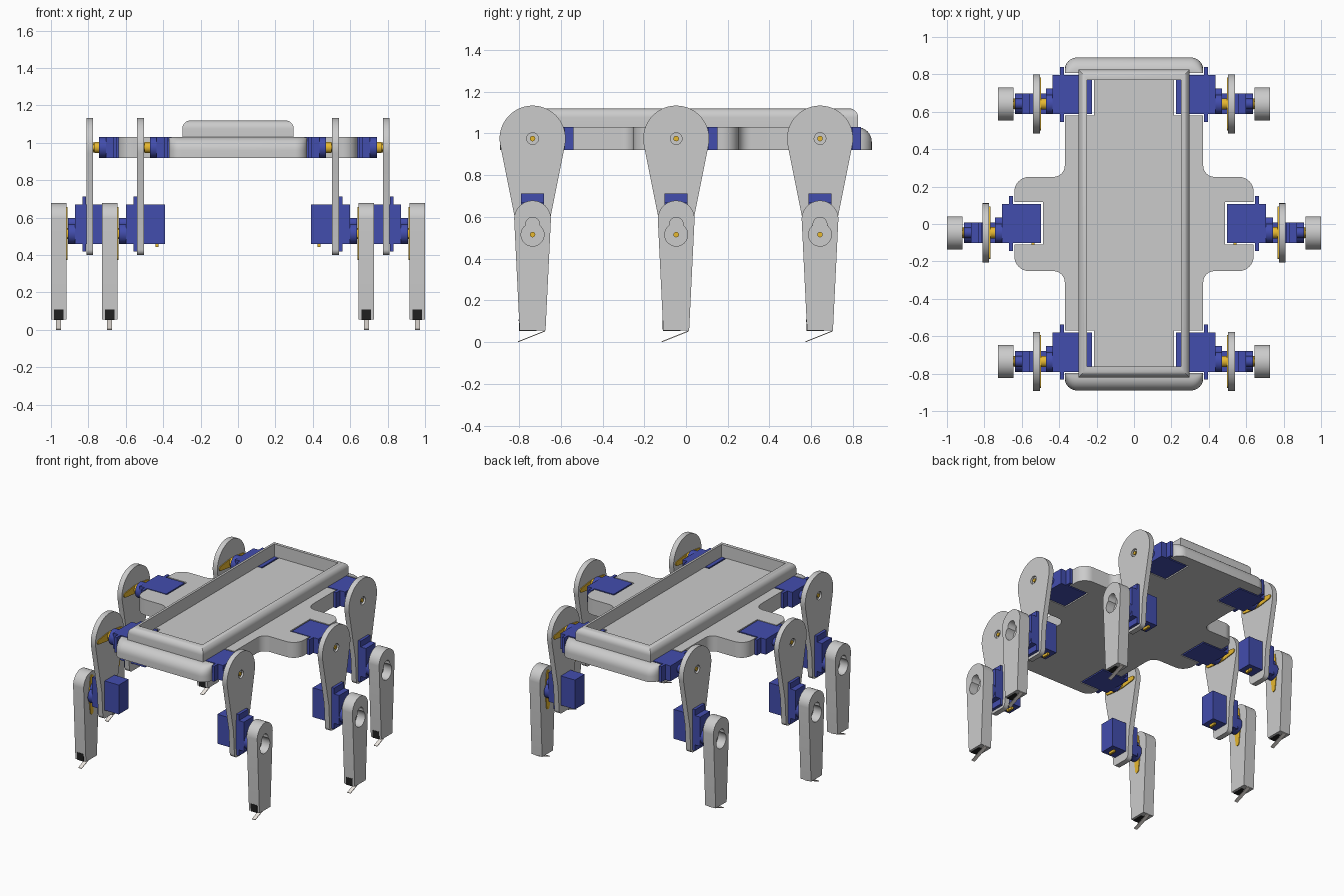
import bpy, bmesh
from math import sin, cos, pi, radians

if "Cube" in bpy.data.objects:
    bpy.data.objects.remove(bpy.data.objects["Cube"])


def material(name, rgb):
    m = bpy.data.materials.new(name)
    m.diffuse_color = (*rgb, 1)
    m.use_nodes = True
    m.node_tree.nodes["Principled BSDF"].inputs["Base Color"].default_value = m.diffuse_color
    return m


BLUE = material("servo_blue", (0.055, 0.075, 0.42))
GOLD = material("horn_gold", (0.8, 0.48, 0.03))
BLACK = material("switch_black", (0.015, 0.015, 0.015))
PALE = material("lever_pale", (0.85, 0.8, 0.75))


def finish(name, bm, mat=None):
    bmesh.ops.recalc_face_normals(bm, faces=bm.faces)
    me = bpy.data.meshes.new(name)
    bm.to_mesh(me)
    bm.free()
    ob = bpy.data.objects.new(name, me)
    bpy.context.collection.objects.link(ob)
    if mat:
        me.materials.append(mat)
    return ob


def loft(bm, rings):
    """Skin a stack of equal-length closed rings and cap both ends."""
    loops = [[bm.verts.new(p) for p in r] for r in rings]
    for a, b in zip(loops, loops[1:]):
        for i in range(len(a)):
            j = (i + 1) % len(a)
            bm.faces.new((a[i], a[j], b[j], b[i]))
    bm.faces.new(loops[0])
    bm.faces.new(loops[-1])


def prisms(name, solids, mat=None):
    """Each solid is a (y, z) outline extruded from x0 to x1."""
    bm = bmesh.new()
    for outline, x0, x1 in solids:
        loft(bm, [[(x, y, z) for y, z in outline] for x in (x0, x1)])
    return finish(name, bm, mat)


def arc(cx, cy, r, a0, a1, n):
    return [(cx + r * cos(radians(a0 + (a1 - a0) * i / n)),
             cy + r * sin(radians(a0 + (a1 - a0) * i / n))) for i in range(n + 1)]


def circle(cx, cy, r, n=32):
    return arc(cx, cy, r, 0, 360, n)[:-1]


def rect(y0, y1, z0, z1):
    return [(y0, z0), (y1, z0), (y1, z1), (y0, z1)]


def select(ob):
    bpy.ops.object.select_all(action='DESELECT')
    ob.select_set(True)
    bpy.context.view_layer.objects.active = ob


def cut(ob, cutter):
    select(ob)
    m = ob.modifiers.new("cut", 'BOOLEAN')
    m.operation, m.solver, m.object = 'DIFFERENCE', 'EXACT', cutter
    bpy.ops.object.modifier_apply(modifier=m.name)
    bpy.data.objects.remove(cutter)


HIP_Z, KNEE_Z = 0.975, 0.515
LEGS = [("front", -0.735, 0.0), ("middle", -0.047, 0.272), ("rear", 0.642, 0.0)]
SIDES = [("right", 1), ("left", -1)]


# Body plate: rounded outline with side lobes, ends rolled over at the top
def body_ring(z, end):
    q = arc(0.305, end - 0.065, 0.065, 90, 0, 8)
    q += arc(0.43, 0.312, 0.06, 180, 270, 8)
    q += arc(0.56, 0.172, 0.08, 90, 0, 8)
    half = q + [(x, -y) for x, y in reversed(q)]
    return [(x, y, z) for x, y in half + [(-x, -y) for x, y in half]]


bm = bmesh.new()
R = 0.07
rings = [body_ring(0.92, 0.89)]
for i in range(9):
    t = i * pi / 16
    rings.append(body_ring(1.03 - R + R * sin(t), 0.89 - R * (1 - cos(t))))
loft(bm, rings)
body = finish("body_plate", bm)

# Servo notches in the body plate
for _, hy, off in LEGS:
    for _, s in SIDES:
        cut(body, prisms("notch", [(rect(hy - 0.062, hy + 0.165, 0.8, 1.2),
                                    s * (0.215 + off), s * 0.9)]))

# Tray rim: box with rolled outer top edges, hollowed out
bm = bmesh.new()
loft(bm, [[(x, y, z) for x, y in rect(-0.298, 0.298, -0.82, 0.825)] for z in (1.028, 1.12)])
top = [e for e in bm.edges if all(v.co.z > 1.1 for v in e.verts)]
bmesh.ops.bevel(bm, geom=top, offset=0.045, segments=8, profile=0.5, affect='EDGES')
rim = finish("tray_rim", bm)
cut(rim, prisms("hollow", [(rect(-0.762, 0.77, 0.9, 1.3), -0.252, 0.252)]))


def servo(name, s, base, place):
    """Servo with its axle along x; place maps (length, width) to (y, z)."""
    def solid(outline, a, b):
        return ([place(u, v) for u, v in outline], s * (base + a), s * (base + b))
    prisms(name, [
        solid(rect(-0.055, 0.155, -0.055, 0.055), 0, 0.21),
        solid(rect(-0.097, 0.197, -0.055, 0.055), 0.15, 0.17),
        solid(circle(0, 0, 0.055), 0.21, 0.246),
        solid(circle(0.055, 0, 0.028, 20), 0.21, 0.246)], BLUE)
    prisms(name + "_cable", [
        solid(rect(-0.072, -0.054, v - 0.008, v + 0.008), 0.035, 0.05)
        for v in (-0.017, 0, 0.017)], GOLD)


def horn(name, s, x0, x1, x2, x3, place):
    """Hub x0-x1, double arm x1-x2, axle x0-x3."""
    arm = (arc(0.125, 0, 0.016, -90, 90, 8) + [(0.03, 0.028), (-0.03, 0.028)]
           + arc(-0.125, 0, 0.016, 90, 270, 8) + [(-0.03, -0.028), (0.03, -0.028)])
    prisms(name, [([place(u, v) for u, v in o], s * a, s * b) for o, a, b in (
        (circle(0, 0, 0.03, 24), x0, x1), (arm, x1, x2),
        (circle(0, 0, 0.013, 16), x0, x3))], GOLD)


# Six legs
for row, hy, off in LEGS:
    for side, s in SIDES:
        tag = f"{row}_{side}_"

        def at(outline, a, b):
            return ([(hy + y, z) for y, z in outline], s * (a + off), s * (b + off))

        def along_y(u, v):
            return hy + u, HIP_Z + v

        def along_z(u, v):
            return hy + v, KNEE_Z + u

        servo(tag + "hip_servo", s, 0.225 + off, along_y)
        servo(tag + "knee_servo", s, 0.39 + off, along_z)
        horn(tag + "hip_horn", s, 0.46 + off, 0.496 + off, 0.506 + off, 0.535 + off, along_y)
        horn(tag + "knee_horn", s, 0.63 + off, 0.64 + off, 0.65 + off, 0.675 + off, along_z)

        # Thigh plate with axle recess
        outline = (arc(0, HIP_Z, 0.158, -11.3, 191.3, 40) + [(-0.086, 0.6)]
                   + arc(-0.045, 0.43, 0.03, 180, 270, 6) + arc(0.045, 0.43, 0.03, 270, 360, 6)
                   + [(0.086, 0.6)])
        thigh = prisms(tag + "thigh", [at(outline, 0.502, 0.539)])
        cut(thigh, prisms("recess", [at(circle(0, HIP_Z, 0.028), 0.525, 0.6)]))

        # Shin block with keyhole pocket
        outline = arc(0, 0.59, 0.088, 0, 180, 24) + [(-0.062, 0.055), (0.062, 0.055)]
        shin = prisms(tag + "shin", [at(outline, 0.645, 0.728)])
        keyhole = (arc(0, KNEE_Z, 0.055, 126, 414, 28)
                   + arc(0, KNEE_Z + 0.05, 0.033, -8, 188, 18))
        cut(shin, prisms("pocket", [at(keyhole, 0.665, 0.8)]))

        # Foot switch and its sprung lever
        prisms(tag + "foot_switch", [at(
            [(-0.064, 0.053), (-0.0665, 0.108), (0.02, 0.108), (0.02, 0.053)],
            0.661, 0.712)], BLACK)
        prisms(tag + "foot_lever", [at(
            [(0.06, 0.056), (0.06, 0.051), (-0.068, 0.0), (-0.07, 0.004)],
            0.674, 0.7)], PALE)

# Smooth curved surfaces, keep hard edges crisp
for ob in list(bpy.context.collection.objects):
    select(ob)
    bpy.ops.object.shade_smooth_by_angle(angle=radians(30))
